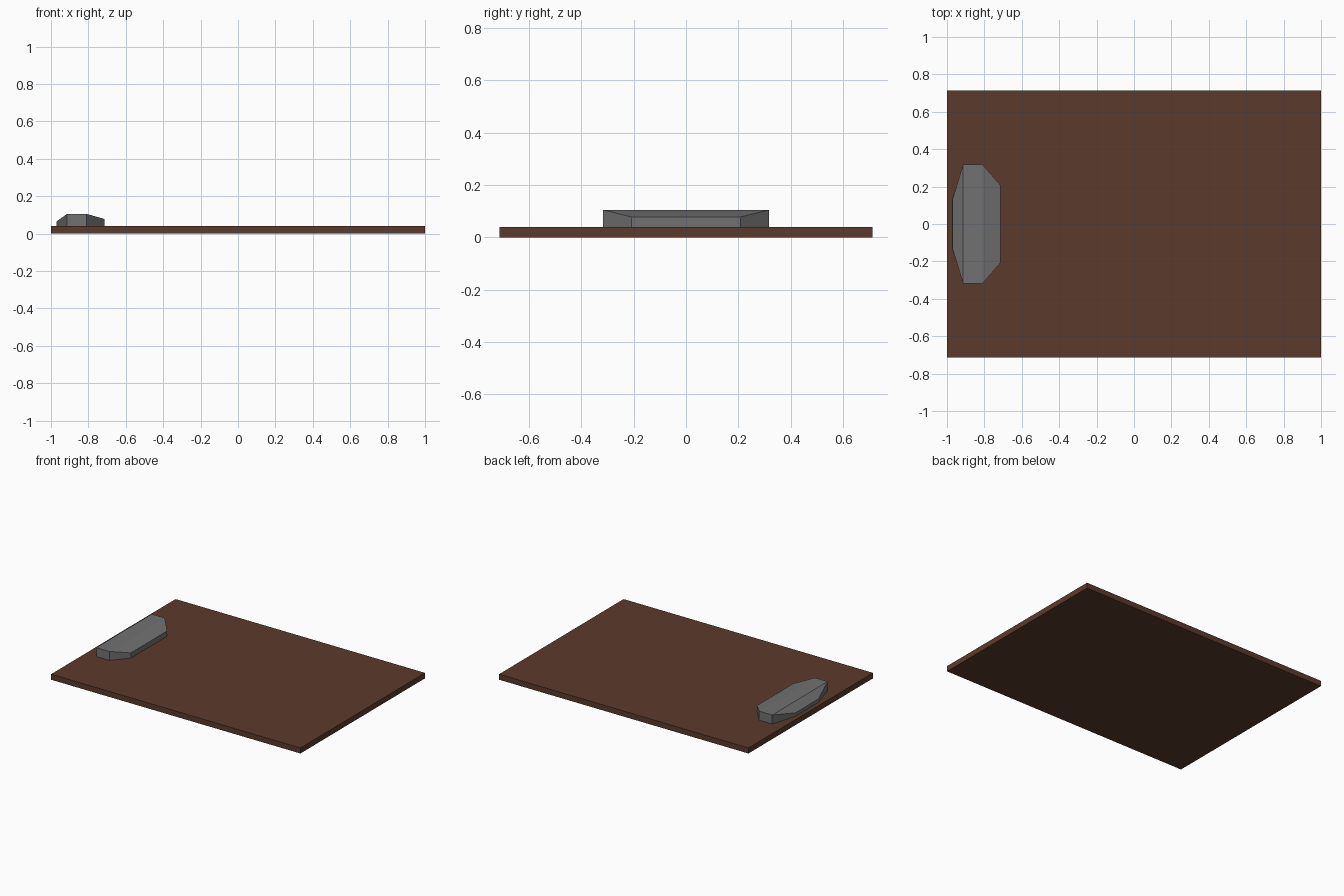
import bpy
import bmesh

default = bpy.data.objects.get("Cube")
if default:
    bpy.data.objects.remove(default, do_unlink=True)


def make_material(name, rgb):
    mat = bpy.data.materials.new(name)
    mat.use_nodes = True
    color = (*rgb, 1.0)
    mat.diffuse_color = color
    bsdf = mat.node_tree.nodes["Principled BSDF"]
    bsdf.inputs["Base Color"].default_value = color
    bsdf.inputs["Roughness"].default_value = 0.8
    return mat


def add_object(name, bm, mat):
    bmesh.ops.recalc_face_normals(bm, faces=bm.faces)
    mesh = bpy.data.meshes.new(name)
    bm.to_mesh(mesh)
    bm.free()
    mesh.materials.append(mat)
    obj = bpy.data.objects.new(name, mesh)
    bpy.context.collection.objects.link(obj)
    return obj


brown = make_material("board brown", (0.105, 0.042, 0.025))
grey = make_material("clip grey", (0.165, 0.165, 0.165))

THICKNESS = 0.04

# Flat rectangular board
bm = bmesh.new()
bmesh.ops.create_cube(bm, size=1)
bmesh.ops.scale(bm, vec=(2, 1.426, THICKNESS), verts=bm.verts)
bmesh.ops.translate(bm, vec=(0, 0, THICKNESS / 2), verts=bm.verts)
add_object("board", bm, brown)

# Faceted clip: rectangular sections (x, half width, top height) joined along x
sections = [(-0.97, 0.132, 0.065), (-0.914, 0.318, 0.105),
            (-0.81, 0.318, 0.105), (-0.714, 0.208, 0.078)]
bm = bmesh.new()
rings = []
for x, half, top in sections:
    corners = [(-half, THICKNESS), (half, THICKNESS), (half, top), (-half, top)]
    rings.append([bm.verts.new((x, y, z)) for y, z in corners])
for a, b in zip(rings, rings[1:]):
    for i in range(4):
        j = (i + 1) % 4
        bm.faces.new((a[i], a[j], b[j], b[i]))
bm.faces.new(rings[0])
bm.faces.new(rings[-1])
add_object("clip", bm, grey)
